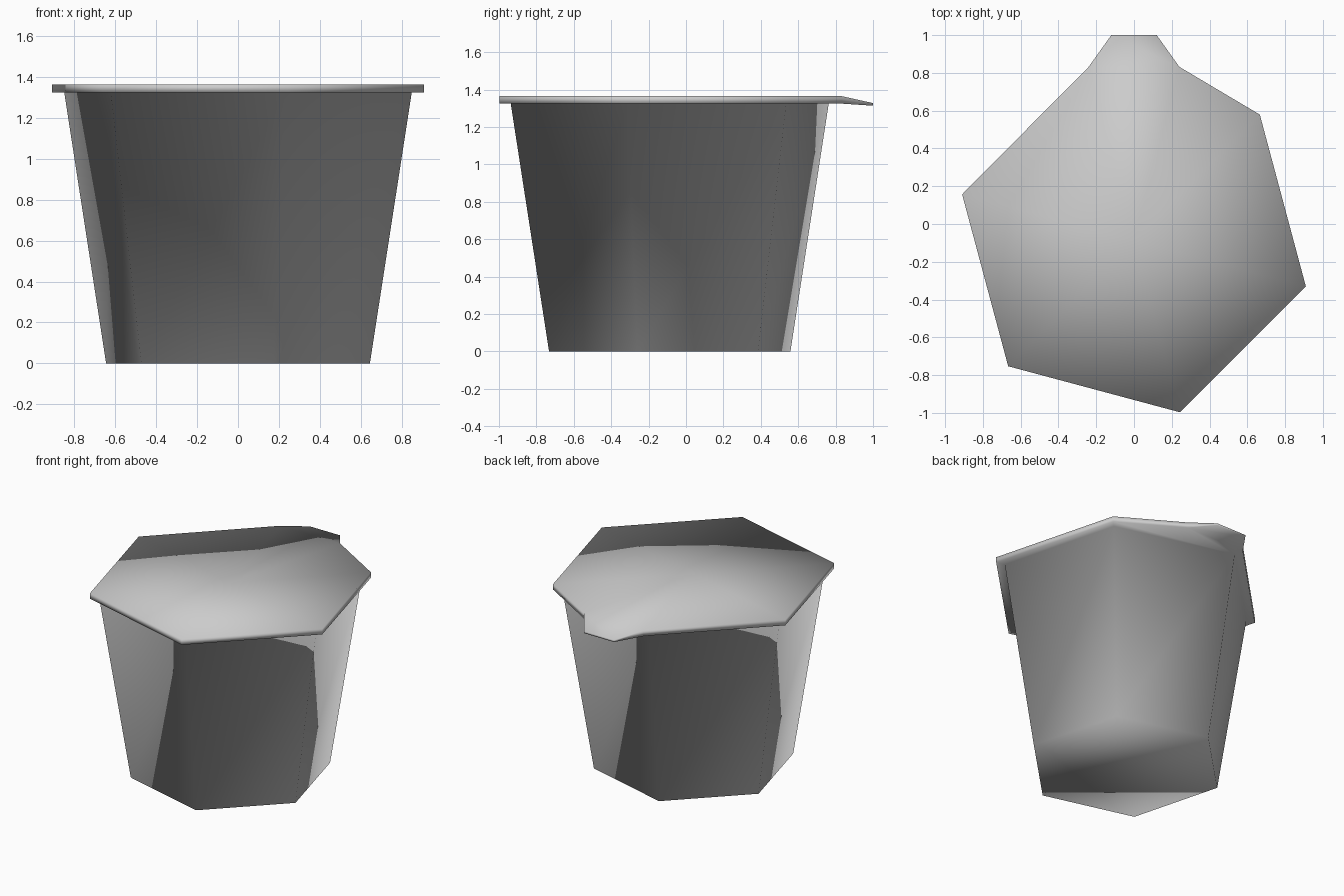
import bpy
import bmesh
from math import cos, sin, radians

cube = bpy.data.objects.get("Cube")
if cube:
    bpy.data.objects.remove(cube)

CENTRE_Y = -0.087
CUP_TOP, LID_TOP = 1.325, 1.365


def hexagon(radius):
    return [(radius * cos(radians(45 + 60 * i)),
             CENTRE_Y + radius * sin(radians(45 + 60 * i))) for i in range(6)]


def ring(bm, outline, heights):
    return [bm.verts.new((x, y, z)) for (x, y), z in zip(outline, heights)]


def bridge(bm, low, high):
    n = len(low)
    for i in range(n):
        j = (i + 1) % n
        bm.faces.new((low[i], low[j], high[j], high[i]))


grey = bpy.data.materials.new("light grey")
grey.use_nodes = True
colour = (0.6, 0.6, 0.6, 1.0)
grey.diffuse_color = colour
grey.node_tree.nodes["Principled BSDF"].inputs["Base Color"].default_value = colour

bm = bmesh.new()

# Tapered six-sided cup with a closed base
base = ring(bm, hexagon(0.668), [0] * 6)
brim = ring(bm, hexagon(0.88), [CUP_TOP] * 6)
bm.faces.new(base[::-1])
bridge(bm, base, brim)

# Lid outline: hexagon with a pull tab at the back
corners = hexagon(0.942)
tab = [(0.24, 0.832), (0.12, 1.0), (-0.12, 1.0)]
outline = corners[:1] + tab + [(-0.24, 0.832)] + corners[2:]
low = ring(bm, outline, [CUP_TOP] * 2 + [1.314] * 2 + [CUP_TOP] * 5)
high = ring(bm, outline, [LID_TOP] * 2 + [1.328] * 2 + [LID_TOP] * 5)
bridge(bm, low, high)

# Underside of the lid and its tab
under = [low[0]] + low[4:]
for i in range(1, 6):
    j = (i + 1) % 6
    bm.faces.new((brim[i], brim[j], under[j], under[i]))
bm.faces.new((brim[0], brim[1], low[4], low[1], low[0]))
bm.faces.new(low[1:5])

# Lid top
middle = bm.verts.new((0, CENTRE_Y, LID_TOP))
for i in range(9):
    if i not in (1, 2, 3):
        bm.faces.new((high[i], high[(i + 1) % 9], middle))
bm.faces.new((high[1], high[4], middle))
bm.faces.new(high[1:5])

bmesh.ops.recalc_face_normals(bm, faces=bm.faces)
for face in bm.faces:
    face.smooth = True

mesh = bpy.data.meshes.new("lidded_cup")
bm.to_mesh(mesh)
bm.free()
mesh.materials.append(grey)
cup = bpy.data.objects.new("lidded_cup", mesh)
bpy.context.collection.objects.link(cup)
